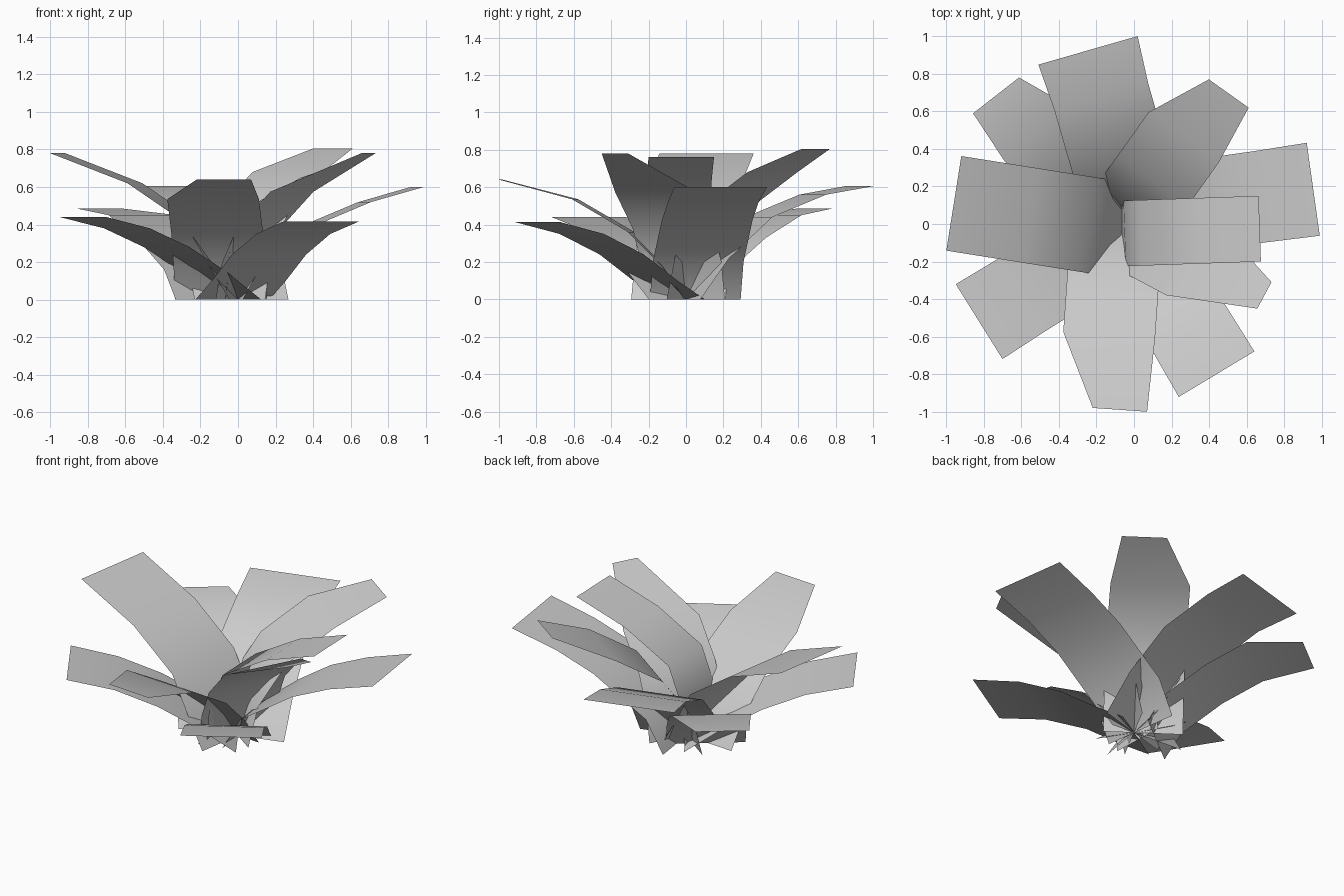
import bpy, bmesh, math
from mathutils import Vector

if "Cube" in bpy.data.objects:
    bpy.data.objects.remove(bpy.data.objects["Cube"])


def leaf(index, tip, yaw, tip_w, bends, width=0.49, shift=0.0, start=0.0):
    """Bent strip of quads from the ground at the centre, over the bends
    (distance outward, height), to the tip edge; shift slides the blade sideways."""
    a = math.radians(yaw)
    out = Vector((math.cos(a), math.sin(a), 0))
    side = Vector((-out.y, out.x, 0))
    end = Vector((tip[0], tip[1], 0))
    reach = end.length
    root = end - out * reach
    profile = [(start, 0)] + bends + [(reach, tip[2])]
    bm = bmesh.new()
    rows = []
    for i, (r, z) in enumerate(profile):
        w, s = (tip_w, 0) if i == len(profile) - 1 else (width, shift)
        c = root + out * r + Vector((0, 0, z))
        rows.append([bm.verts.new(c + side * (s + w * k / 2)) for k in (-1, 1)])
    for p, q in zip(rows, rows[1:]):
        bm.faces.new((p[0], q[0], q[1], p[1]))
    me = bpy.data.meshes.new("leaf_%d" % index)
    bm.to_mesh(me)
    bm.free()
    for f in me.polygons:
        f.use_smooth = True
    ob = bpy.data.objects.new("leaf_%d" % index, me)
    bpy.context.collection.objects.link(ob)


# upper, steeper leaves
leaf(1, (-0.96, 0.11, .78), 171, .51, [(.11, .18), (.24, .41), (.55, .62)], .51)
leaf(2, (0.505, 0.695, .805), 54.5, .26, [(.06, .25), (.24, .5), (.53, .68)], .46, .06)
leaf(3, (0.67, -0.025, .76), 2, .35, [(-.05, .25), (.04, .48), (.34, .65)], .35, start=-.07)
leaf(4, (0.695, -0.38, .78), -28, .16, [(.04, .2), (.13, .38), (.33, .575)])
# middle leaves
leaf(5, (-0.245, 0.925, .605), 106, .55, [(.16, .22), (.4, .44), (.7, .56)], .52)
leaf(6, (0.955, 0.185, .6), 8, .5, [(.11, .2), (.45, .42), (.69, .52)])
leaf(7, (-0.075, -0.99, .64), -94, .29, [(.12, .18), (.3, .36), (.6, .535)], shift=-.085)
# lower, flatter leaves
leaf(8, (-0.735, 0.685, .485), 128, .31, [(.22, .16), (.46, .33), (.7, .45)], .46, -.05, .12)
leaf(9, (0.44, -0.8, .415), -59, .47, [(.17, .1), (.38, .24), (.63, .35)], .46)
leaf(10, (-0.825, -0.52, .44), 212, .47, [(.22, .15), (.45, .28), (.7, .38)], .46)
